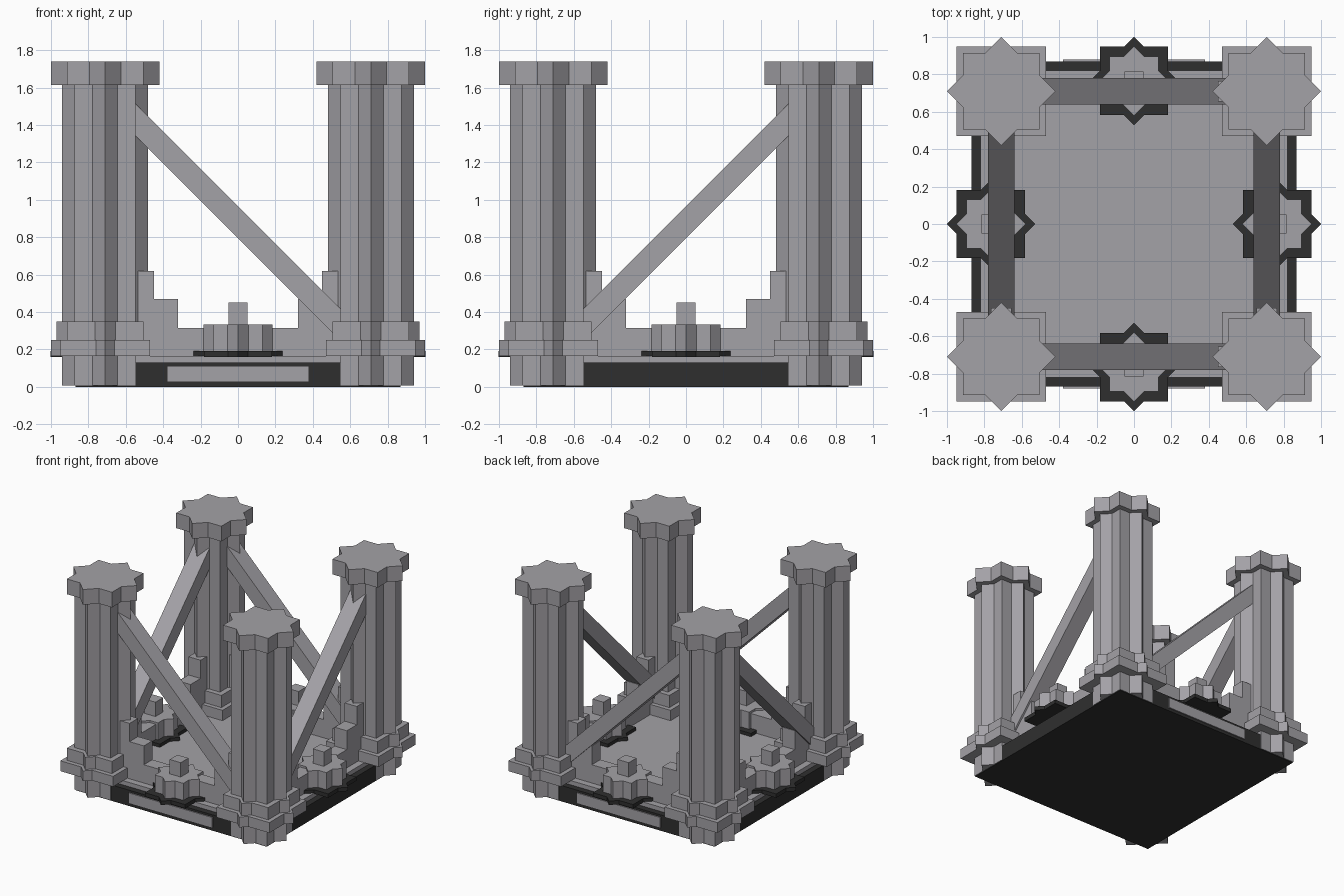
import bpy, bmesh, math
from mathutils import Matrix, Vector

cube = bpy.data.objects.get("Cube")
if cube:
    bpy.data.objects.remove(cube, do_unlink=True)


def material(name, rgb):
    m = bpy.data.materials.new(name)
    m.use_nodes = True
    col = (*rgb, 1.0)
    m.diffuse_color = col
    m.node_tree.nodes["Principled BSDF"].inputs["Base Color"].default_value = col
    return m


stone = material("grey stone", (0.37, 0.36, 0.385))
dark = material("dark slate", (0.028, 0.028, 0.028))


def prism(name, outline, depth, matrix, mat):
    """Extrude a flat outline along its local z, then place it."""
    bm = bmesh.new()
    face = bm.faces.new([bm.verts.new((x, y, 0)) for x, y in outline])
    ext = bmesh.ops.extrude_face_region(bm, geom=[face])
    tops = [v for v in ext["geom"] if isinstance(v, bmesh.types.BMVert)]
    bmesh.ops.translate(bm, verts=tops, vec=(0, 0, depth))
    bm.transform(matrix)
    bmesh.ops.recalc_face_normals(bm, faces=bm.faces)
    mesh = bpy.data.meshes.new(name)
    bm.to_mesh(mesh)
    bm.free()
    mesh.materials.append(mat)
    obj = bpy.data.objects.new(name, mesh)
    bpy.context.collection.objects.link(obj)
    return obj


def rect(hx, hy):
    return [(hx, hy), (-hx, hy), (-hx, -hy), (hx, -hy)]


def star(half, tip):
    """Outline of a square merged with a second square turned by 45 degrees."""
    n = tip - half
    quarter = [(tip, 0), (half, n), (half, half), (n, half)]
    pts = []
    for _ in range(4):
        pts += quarter
        quarter = [(-y, x) for x, y in quarter]
    return pts


def upright(name, outline, x, y, z0, z1, mat=stone):
    return prism(name, outline, z1 - z0, Matrix.Translation((x, y, z0)), mat)


# Base, floor slab and the two end plates
upright("base", rect(0.87, 0.87), 0, 0, 0, 0.13, dark)
upright("floor", rect(0.82, 0.82), 0, 0, 0.125, 0.165)
for label, sy in (("front", -1), ("back", 1)):
    upright(label + "_plate", rect(0.38, 0.005), 0, sy * 0.874, 0.025, 0.112)

# Corner columns: shaft, two plinth tiers and cap
C = 0.71
for sx, xn in ((1, "left"), (-1, "right")):
    for sy, yn in ((-1, "front"), (1, "back")):
        x, y, n = sx * C, sy * C, yn + "_" + xn
        upright(n + "_shaft", star(0.163, 0.23), x, y, 0.006, 1.65)
        upright(n + "_plinth", star(0.24, 0.29), x, y, 0.165, 0.25)
        upright(n + "_collar", star(0.205, 0.26), x, y, 0.25, 0.35)
        upright(n + "_cap", star(0.205, 0.29), x, y, 1.615, 1.74)

# Stepped wall profile, mirrored about its middle
half_wall = [(0.6, 0.15), (0.6, 0.62), (0.45, 0.62), (0.45, 0.47),
             (0.32, 0.47), (0.32, 0.315)]
wall = half_wall + [(-u, z) for u, z in reversed(half_wall)]

# Diagonal brace outline
turn = Matrix.Rotation(math.radians(-45), 2)
brace = [tuple(turn @ Vector(p) + Vector((0, 0.88))) for p in rect(0.86, 0.06)]

# Each side: wall, brace, and a star pedestal with a block on top
stand = Matrix.Rotation(math.pi / 2, 4, "X")
sides = (("front", 0, 1), ("left", 90, -1), ("back", 180, -1), ("right", 270, 1))
for name, angle, lean in sides:
    spin = Matrix.Rotation(math.radians(angle), 4, "Z")
    prism(name + "_wall", wall, 0.11,
          spin @ Matrix.Translation((0, -C + 0.055, 0)) @ stand, stone)
    prism(name + "_brace", [(u * lean, z) for u, z in brace], 0.14,
          spin @ Matrix.Translation((0, -C + 0.07, 0)) @ stand, stone)
    px, py, _ = spin @ Vector((0, -0.765, 0))
    upright(name + "_pedestal_foot", star(0.183, 0.237), px, py, 0.16, 0.192, dark)
    upright(name + "_pedestal", star(0.13, 0.185), px, py, 0.19, 0.332)
    upright(name + "_pedestal_block", rect(0.05, 0.05), px, py, 0.33, 0.45)
